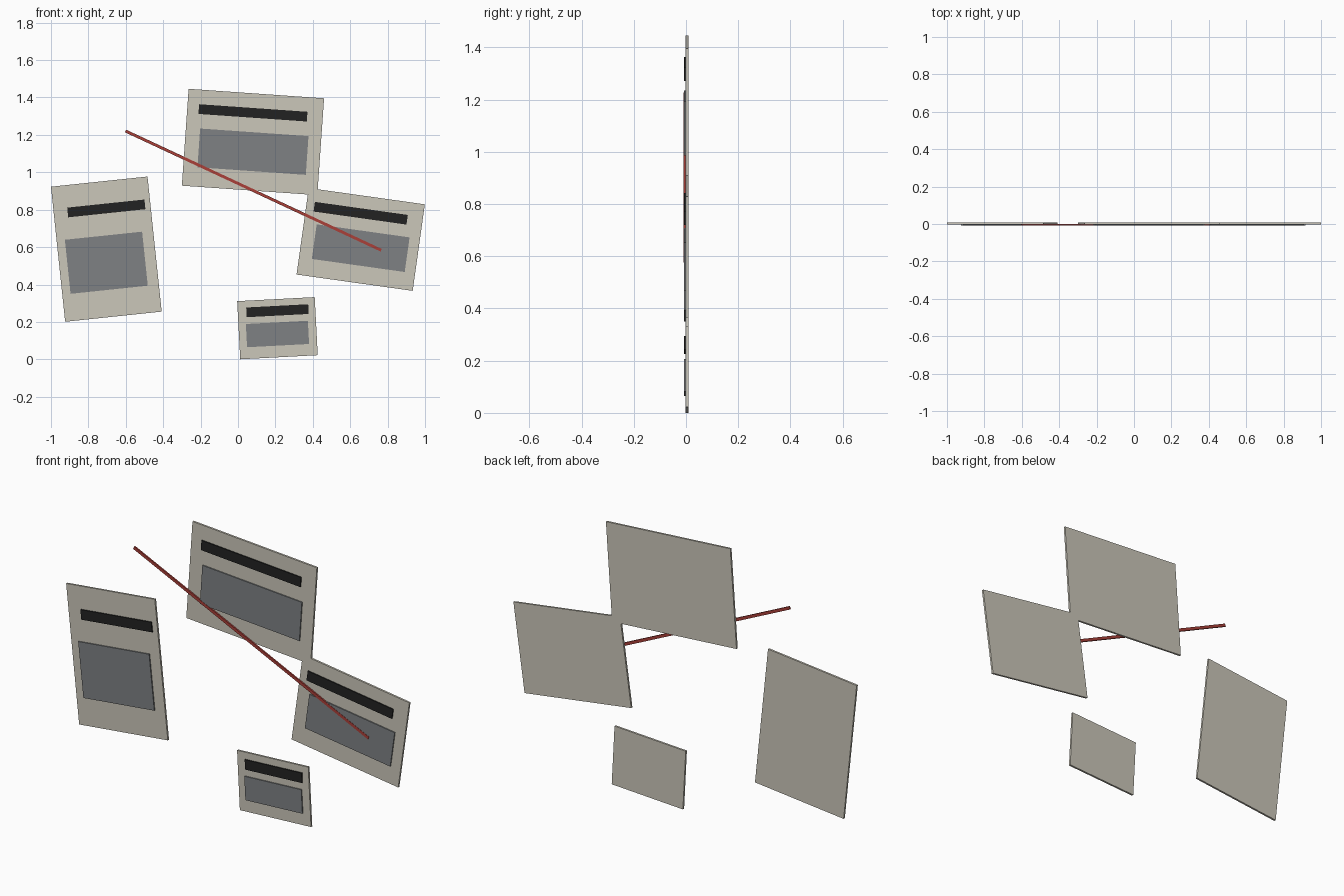
import bpy
import math

if "Cube" in bpy.data.objects:
    bpy.data.objects.remove(bpy.data.objects["Cube"])


def material(name, rgb):
    m = bpy.data.materials.new(name)
    m.diffuse_color = (*rgb, 1.0)
    m.use_nodes = True
    m.node_tree.nodes["Principled BSDF"].inputs["Base Color"].default_value = m.diffuse_color
    return m


PAPER = material("paper_beige", (0.60, 0.57, 0.49))
INK = material("headline_black", (0.016, 0.016, 0.016))
PHOTO = material("photo_grey", (0.21, 0.22, 0.23))
STRING = material("string_red", (0.40, 0.05, 0.04))


def plate(name, x, z, w, h, y0, y1, tilt, mat):
    """Thin upright box from y0 to y1, tilted counter-clockwise as seen from the front."""
    bpy.ops.mesh.primitive_cube_add(size=1, location=(x, (y0 + y1) / 2, z),
                                    rotation=(0, -math.radians(tilt), 0))
    ob = bpy.context.object
    ob.name = name
    ob.scale = (w, y1 - y0, h)
    ob.data.materials.append(mat)
    return ob


def clipping(name, x, z, w, h, tilt):
    """Paper sheet with a headline bar and a photo panel, offset straight up and down."""
    plate(name + "_paper", x, z, w, h, -0.0015, 0.009, tilt, PAPER)
    plate(name + "_headline", x, z + 0.3 * h, 0.8 * w, 0.052, -0.0075, -0.0015, tilt, INK)
    plate(name + "_photo", x, z - 0.1 * h, 0.8 * w, 0.4 * h, -0.0075, -0.0015, tilt, PHOTO)


# Pinned clippings
clipping("left_clipping", -0.704, 0.589, 0.519, 0.726, 6)
clipping("top_clipping", 0.080, 1.162, 0.726, 0.519, -4)
clipping("right_clipping", 0.656, 0.641, 0.627, 0.467, -8)
clipping("bottom_clipping", 0.211, 0.1665, 0.415, 0.311, 3)

# Red string running diagonally across the clippings
plate("string", 0.082, 0.902, 1.509, 0.0155, -0.009, -0.001, -25, STRING)
